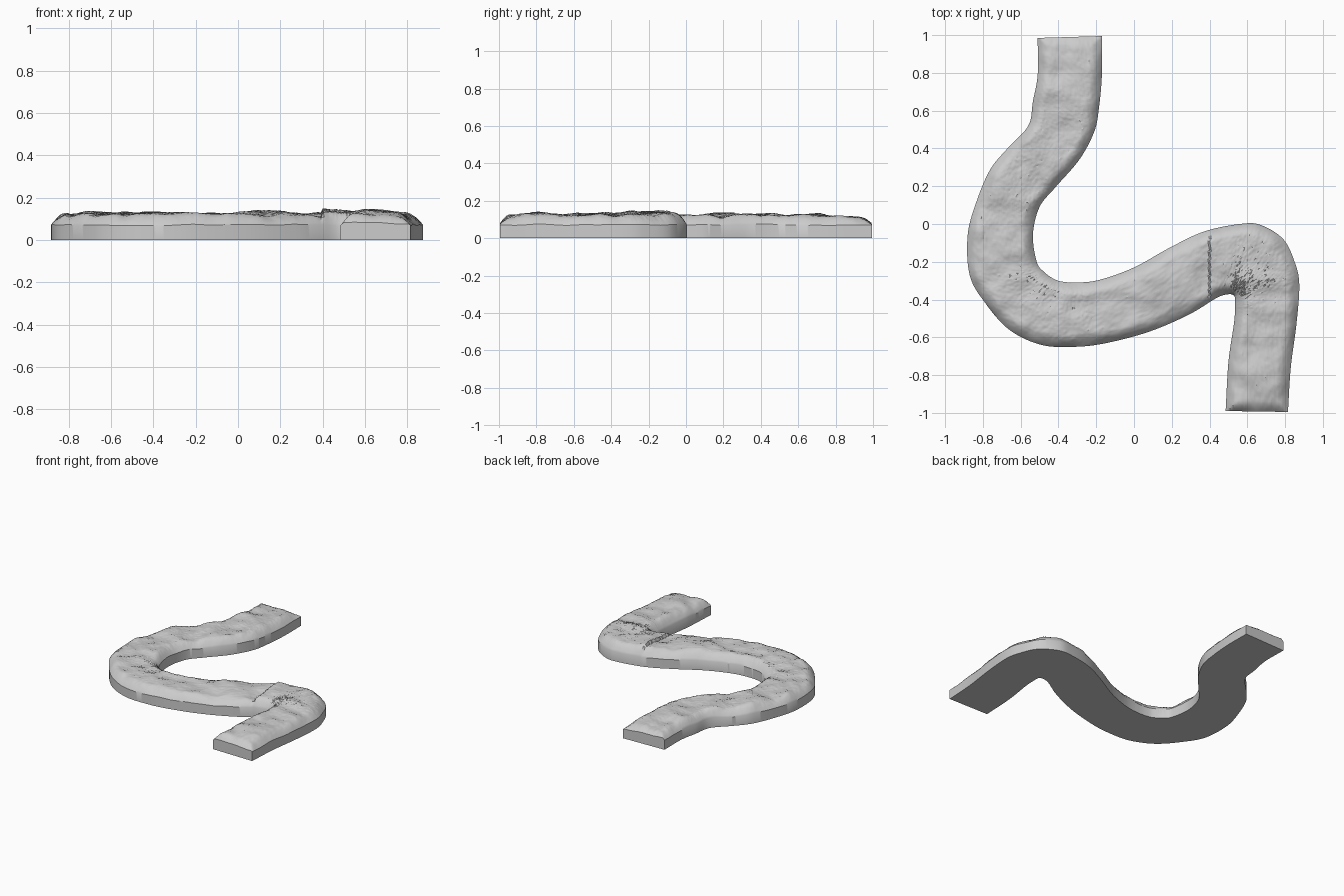
import bpy, bmesh, random
from mathutils import Vector, noise

if "Cube" in bpy.data.objects:
    bpy.data.objects.remove(bpy.data.objects["Cube"])

random.seed(4)

# Left bank / right bank pairs along the winding path (back to front)
STATIONS = [
    (-.51, .985, -.17, .995), (-.51, .79, -.17, .79), (-.535, .65, -.185, .62),
    (-.56, .52, -.21, .49), (-.67, .40, -.29, .34), (-.76, .29, -.42, .19),
    (-.83, .13, -.50, .09), (-.88, -.055, -.535, -.055), (-.87, -.27, -.515, -.20),
    (-.79, -.415, -.475, -.255), (-.66, -.56, -.425, -.29), (-.49, -.64, -.38, -.305),
    (-.31, -.65, -.30, -.31), (-.145, -.63, -.18, -.295), (.08, -.57, 0, -.23),
    (.29, -.48, .19, -.125), (.44, -.39, .37, -.04), (.50, -.372, .56, 0),
    (.52, -.374, .67, -.005), (.53, -.38, .79, -.08), (.535, -.395, .85, -.20),
    (.535, -.43, .875, -.32), (.53, -.52, .86, -.53), (.50, -.73, .83, -.76),
    (.485, -.99, .815, -.995)]
STEPS, COLS = 18, 44
RIM = 0.072


def catmull(p0, p1, p2, p3, t):
    return 0.5 * (2 * p1 + (p2 - p0) * t + (2 * p0 - 5 * p1 + 4 * p2 - p3) * t * t
                  + (3 * p1 - p0 - 3 * p2 + p3) * t ** 3)


def smooth_rows():
    pts = [Vector(s) for s in STATIONS]
    pts = [2 * pts[0] - pts[1]] + pts + [2 * pts[-1] - pts[-2]]
    rows = [catmull(*pts[i:i + 4], k / STEPS)
            for i in range(len(pts) - 3) for k in range(STEPS)]
    return rows + [pts[-2]]


def top_height(x, y, edge):
    # rounded shoulder, broad lumps, lower ends and fine grit
    f = 1 - (1 - min(edge / 0.07, 1)) ** 2
    lumps = 0.020 * noise.noise(Vector((x * 5, y * 5, 3))) \
        + 0.010 * noise.noise(Vector((x * 12, y * 12, 7)))
    body = 0.051 + lumps - 0.018 * max(0, (abs(y) - 0.75) / 0.25)
    if x > 0.4:
        body += 0.012 - 0.05 * (x - 0.55)
    rim = RIM + 0.008 * noise.noise(Vector((x * 7, y * 7, 1)))
    return rim + f * body + f * random.uniform(-0.0022, 0.0022)


# Path slab: gritty top, smooth walls, flat underside
bm = bmesh.new()
rows = smooth_rows()
grid = []
for r in rows:
    line = []
    for j in range(COLS + 1):
        t = j / COLS
        x, y = r[0] + (r[2] - r[0]) * t, r[1] + (r[3] - r[1]) * t
        width = ((r[2] - r[0]) ** 2 + (r[3] - r[1]) ** 2) ** 0.5
        end = 0.99 - y if y > 0.5 else (y + 0.99 if y < -0.7 else 1)
        edge = max(0, min(t * width, (1 - t) * width, end + 0.01))
        line.append(bm.verts.new((x, y, top_height(x, y, edge))))
    grid.append(line)

for a, b in zip(grid, grid[1:]):
    for j in range(COLS):
        bm.faces.new((a[j], b[j], b[j + 1], a[j + 1]))

rim = ([g[0] for g in grid] + grid[-1][1:-1]
       + [g[-1] for g in reversed(grid)] + grid[0][-2:0:-1])
base = [bm.verts.new((v.co.x, v.co.y, 0)) for v in rim]
n = len(rim)
for i in range(n):
    k = (i + 1) % n
    bm.faces.new((rim[i], base[i], base[k], rim[k]))
bm.faces.new(base)
bmesh.ops.recalc_face_normals(bm, faces=bm.faces)

mesh = bpy.data.meshes.new("winding_path")
bm.to_mesh(mesh)
bm.free()
path = bpy.data.objects.new("winding_path", mesh)
bpy.context.collection.objects.link(path)
bpy.context.view_layer.objects.active = path
path.select_set(True)
bpy.ops.object.shade_smooth_by_angle(angle=0.6)
